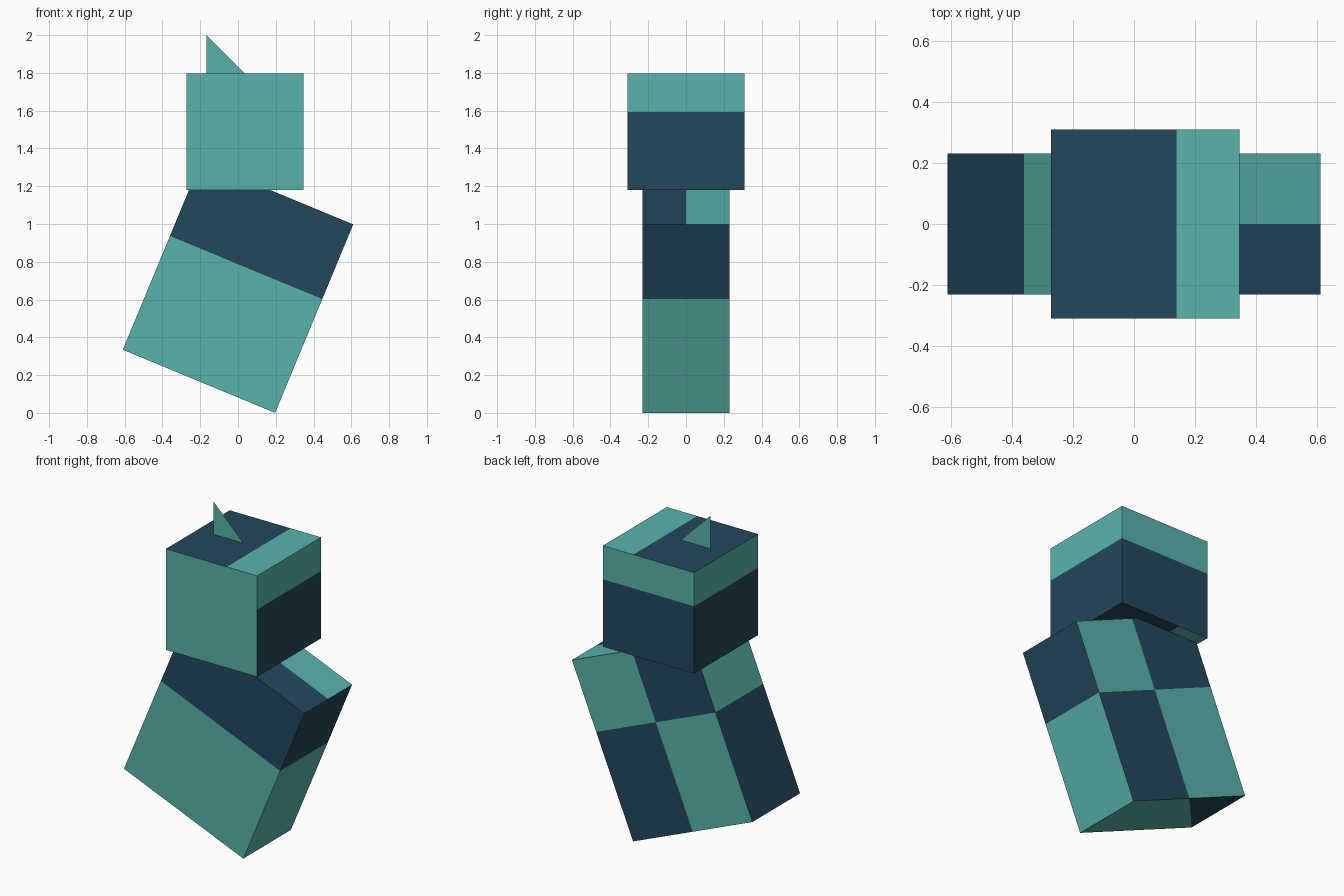
import bpy
import bmesh
import math
from mathutils import Vector

default = bpy.data.objects.get("Cube")
if default:
    bpy.data.objects.remove(default, do_unlink=True)


def to_linear(c):
    c /= 255
    return c / 12.92 if c <= 0.04045 else ((c + 0.055) / 1.055) ** 2.4


def make_material(name, rgb):
    colour = [to_linear(c) for c in rgb] + [1.0]
    mat = bpy.data.materials.new(name)
    mat.use_nodes = True
    mat.diffuse_color = colour
    mat.node_tree.nodes["Principled BSDF"].inputs["Base Color"].default_value = colour
    return mat


TEAL, NAVY = 0, 1
materials = [make_material("teal", (90, 180, 172)), make_material("navy", (36, 71, 91))]


def finish(bm, name, location, tilt=0.0):
    mesh = bpy.data.meshes.new(name)
    bm.to_mesh(mesh)
    bm.free()
    for mat in materials:
        mesh.materials.append(mat)
    obj = bpy.data.objects.new(name, mesh)
    obj.location = location
    obj.rotation_euler = (0, tilt, 0)
    bpy.context.collection.objects.link(obj)
    return obj


def painted_box(name, size, location, tilt, cuts, is_navy):
    """Box cut by planes (point, normal), then coloured by face direction and centre."""
    bm = bmesh.new()
    bmesh.ops.create_cube(bm, size=1)
    bmesh.ops.scale(bm, vec=size, verts=bm.verts)
    for point, normal in cuts:
        bmesh.ops.bisect_plane(bm, geom=bm.verts[:] + bm.edges[:] + bm.faces[:],
                               plane_co=point, plane_no=normal)
    bm.normal_update()
    for face in bm.faces:
        n = face.normal
        axis = max(range(3), key=lambda i: abs(n[i]))
        side = ("+" if n[axis] > 0 else "-") + "xyz"[axis]
        face.material_index = NAVY if is_navy(side, face.calc_center_median()) else TEAL
    # Merge neighbouring pieces of the same colour
    bmesh.ops.dissolve_limit(bm, angle_limit=0.01, verts=bm.verts[:],
                             edges=bm.edges[:], delimit={"MATERIAL"})
    return finish(bm, name, location, tilt)


# Body: tilted box with a chequered back
W, D, H = 0.873, 0.46, 1.08
BAND = 0.112
diagonal = Vector((D, -W / 2, 0))


def body_navy(side, c):
    upper = c.z > BAND
    return {
        "-y": upper,
        "+x": upper,
        "-x": not upper,
        "+y": upper == (c.x < 0),
        "+z": c.y < 0,
        "-z": (c - Vector((0, D / 2, 0))).dot(diagonal) < 0,
    }[side]


painted_box("body", (W, D, H), (0, 0, 0.666), math.radians(22.5),
            [((0, 0, BAND), (0, 0, 1)), ((0, 0, 0), (1, 0, 0)),
             ((0, 0, 0), (0, 1, 0)), ((0, D / 2, 0), diagonal)],
            body_navy)

# Head: cube with a teal band folded around the top
S = 0.617
THIRD = S / 6


def head_navy(side, c):
    return {
        "-y": False,
        "+x": c.z < THIRD,
        "-x": c.z < THIRD,
        "+y": c.z < THIRD,
        "+z": c.x < THIRD,
        "-z": c.x > -THIRD,
    }[side]


painted_box("head", (S, S, S), (0.037, 0, 1.489), 0,
            [((0, 0, THIRD), (0, 0, 1)), ((THIRD, 0, 0), (1, 0, 0)),
             ((-THIRD, 0, 0), (1, 0, 0))],
            head_navy)

# Crest: flat triangular fin on top of the head
bm = bmesh.new()
bm.faces.new([bm.verts.new(p) for p in ((0, 0, 0), (0.203, 0, 0), (0, 0, 0.203))])
finish(bm, "crest", (-0.167, 0, 1.797))
